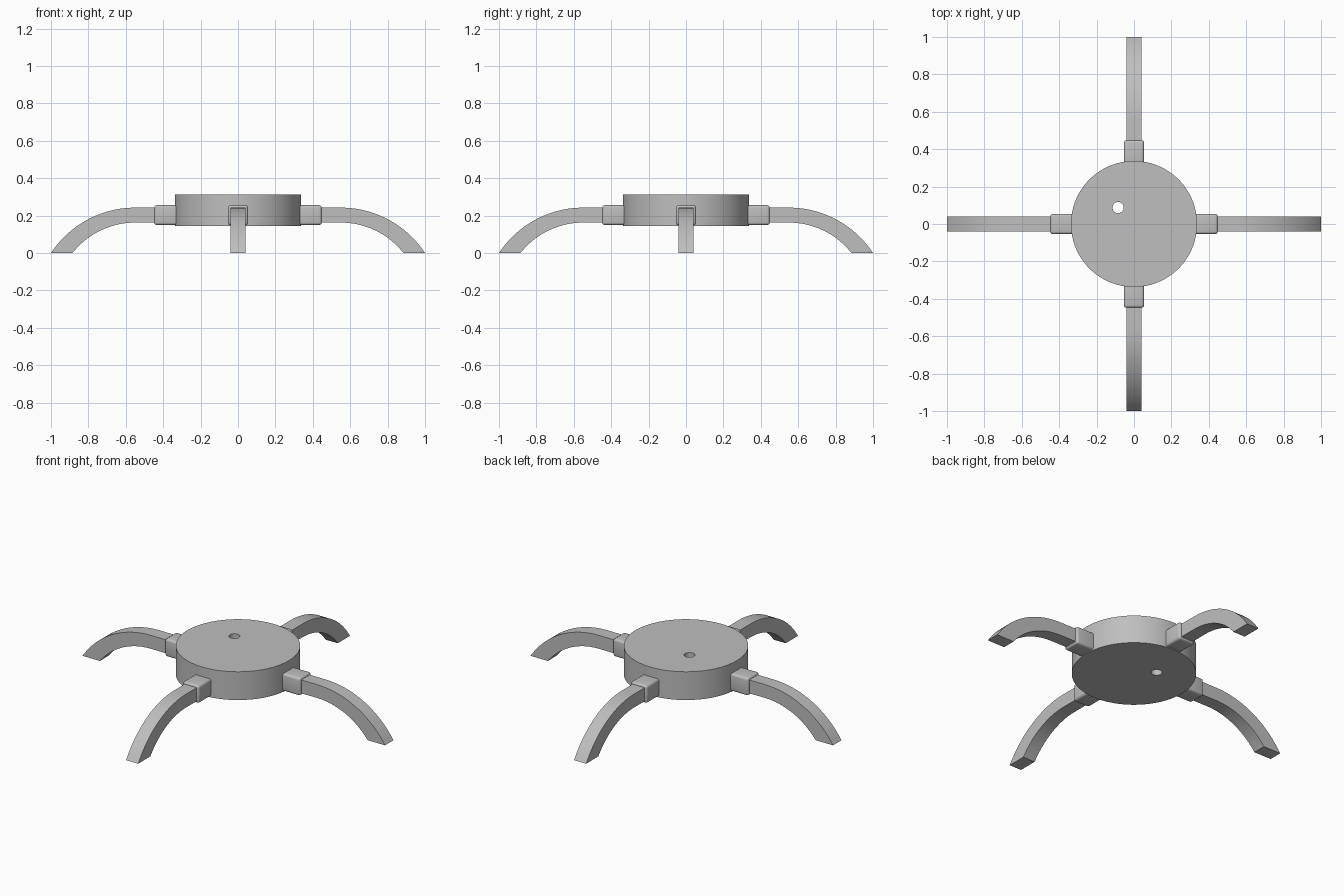
import bpy
import bmesh
from math import sin, cos, asin, pi, radians
from mathutils import Matrix

cube = bpy.data.objects.get("Cube")
if cube:
    bpy.data.objects.remove(cube, do_unlink=True)

# Single grey material
grey = bpy.data.materials.new("light_grey")
grey.use_nodes = True
colour = (0.52, 0.52, 0.52, 1)
grey.diffuse_color = colour
grey.node_tree.nodes["Principled BSDF"].inputs["Base Color"].default_value = colour


def make(name, bm):
    """Turn a bmesh into a shaded object."""
    bmesh.ops.recalc_face_normals(bm, faces=bm.faces)
    mesh = bpy.data.meshes.new(name)
    bm.to_mesh(mesh)
    bm.free()
    mesh.materials.append(grey)
    ob = bpy.data.objects.new(name, mesh)
    bpy.context.collection.objects.link(ob)
    bpy.ops.object.select_all(action="DESELECT")
    ob.select_set(True)
    bpy.context.view_layer.objects.active = ob
    bpy.ops.object.shade_smooth_by_angle(angle=radians(30))
    return ob


def cylinder(name, radius, z0, z1, x=0, y=0, sides=96):
    bm = bmesh.new()
    bmesh.ops.create_cone(bm, cap_ends=True, segments=sides, radius1=radius,
                          radius2=radius, depth=z1 - z0,
                          matrix=Matrix.Translation((x, y, (z0 + z1) / 2)))
    return make(name, bm)


def arc(start, end, height, steps=20):
    """Arc leaving horizontally at the given height and landing on the floor."""
    run = end - start
    r = (height ** 2 + run ** 2) / (2 * height)
    sweep = asin(run / r)
    return [(start + r * sin(sweep * i / steps),
             height - r + r * cos(sweep * i / steps)) for i in range(steps + 1)]


def leg(name, turn):
    outer = [(0.32, 0.243)] + arc(0.55, 1.0, 0.243)
    inner = [(0.32, 0.163)] + arc(0.55, 0.885, 0.163)
    bm = bmesh.new()
    # Rings of four corners, bridged along the length
    rings = [[bm.verts.new((x, y, z)) for (x, z), y in
              ((o, -0.04), (o, 0.04), (i, 0.04), (i, -0.04))]
             for o, i in zip(outer, inner)]
    for a, b in zip(rings, rings[1:]):
        for k in range(4):
            n = (k + 1) % 4
            bm.faces.new((a[k], a[n], b[n], b[k]))
    bm.faces.new(rings[0])
    bm.faces.new(rings[-1])
    make(name, bm).rotation_euler.z = turn


def socket(name, turn):
    bm = bmesh.new()
    bmesh.ops.create_cube(bm, size=1, matrix=Matrix.Translation((0.375, 0, 0.203))
                          @ Matrix.Diagonal((0.145, 0.108, 0.106, 1)))
    bmesh.ops.bevel(bm, geom=bm.edges[:], offset=0.014, segments=4,
                    profile=0.5, affect="EDGES")
    make(name, bm).rotation_euler.z = turn


# Round body with a small hole through it
body = cylinder("body_disc", 0.337, 0.145, 0.314)
drill = cylinder("hole_cutter", 0.03, 0, 0.5, -0.085, 0.088, 32)
drill.hide_render = True
cut = body.modifiers.new("hole", "BOOLEAN")
cut.operation = "DIFFERENCE"
cut.solver = "EXACT"
cut.object = drill
bpy.context.view_layer.objects.active = body
bpy.ops.object.modifier_apply(modifier=cut.name)
bpy.data.objects.remove(drill, do_unlink=True)

# Four legs with their sockets
for i, side in enumerate(("left", "back", "right", "front")):
    leg(side + "_leg", i * pi / 2)
    socket(side + "_socket", i * pi / 2)
